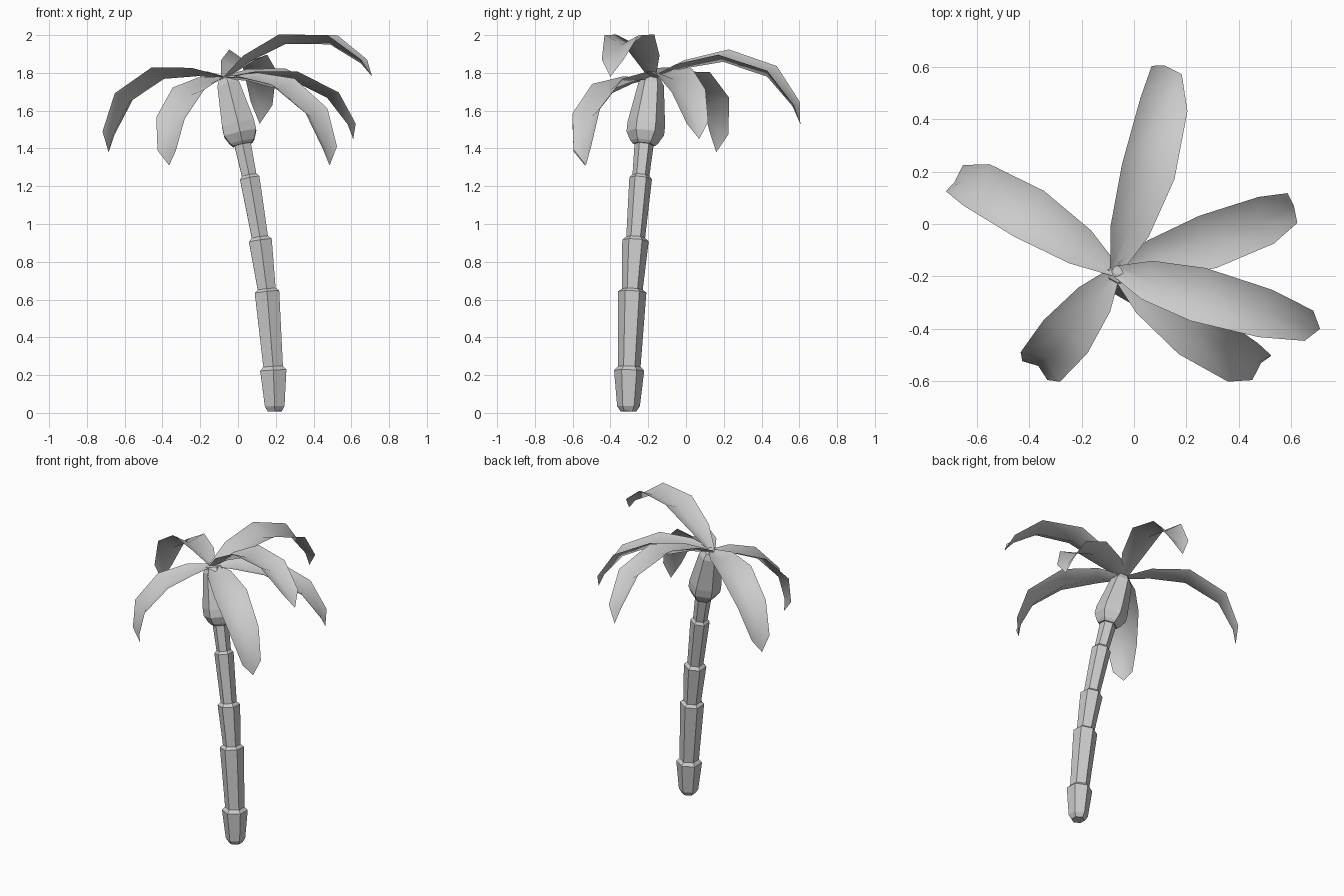
import bpy
import math
from mathutils import Vector, Matrix

if "Cube" in bpy.data.objects:
    bpy.data.objects.remove(bpy.data.objects["Cube"])


def make_object(name, verts, faces):
    mesh = bpy.data.meshes.new(name)
    mesh.from_pydata(verts, [], faces)
    mesh.update()
    obj = bpy.data.objects.new(name, mesh)
    bpy.context.collection.objects.link(obj)
    return obj


# Leaning centre line of the tree, as a function of height
def centre(z):
    return Vector((0.195 - 0.02 * z - 0.07 * z * z,
                   -0.305 + 0.01 * z + 0.034 * z * z, z))


# Six-sided tube along the centre line from (height, radius) rings
def tube(name, rings, sides=6):
    verts, faces = [], []
    for z, r in rings:
        tangent = centre(z + 0.01) - centre(z - 0.01)
        tilt = Vector((0, 0, 1)).rotation_difference(tangent)
        for i in range(sides):
            a = math.pi / 2 + 2 * math.pi * i / sides
            verts.append(centre(z) + tilt @ Vector((r * math.cos(a), r * math.sin(a), 0)))
    for k in range(len(rings) - 1):
        for i in range(sides):
            j = (i + 1) % sides
            faces.append((k * sides + i, k * sides + j, (k + 1) * sides + j, (k + 1) * sides + i))
    faces.append(tuple(reversed(range(sides))))
    faces.append(tuple(range(len(verts) - sides, len(verts))))
    return make_object(name, verts, faces)


# Stepped trunk: each segment flares upward, then tucks in
tube("trunk", [(0.008, 0.042), (0.035, 0.06), (0.225, 0.08), (0.245, 0.06),
               (0.64, 0.075), (0.655, 0.055), (0.912, 0.07), (0.93, 0.05),
               (1.242, 0.06), (1.258, 0.045), (1.46, 0.052)])

# Swollen shaft below the leaves
tube("crown_shaft", [(1.42, 0.06), (1.435, 0.075), (1.48, 0.1), (1.53, 0.1),
                     (1.74, 0.068), (1.775, 0.045), (1.785, 0.015)])

# Shared leaf shape: distance along chord, height, half width, fold depth
LEAF = [(0.0, 0.0, 0.022, 0.01), (0.123, 0.111, 0.076, 0.035),
        (0.325, 0.222, 0.105, 0.05), (0.590, 0.218, 0.094, 0.05),
        (0.762, 0.090, 0.060, 0.027)]
LENGTH = 0.806


# Folded leaf whose chord runs from the crown to the given tip
def frond(name, tip, roll, arch=1.0):
    root = Vector((-0.07, -0.18, 1.78))
    chord = Vector(tip) - root
    scale = chord.length / LENGTH
    x = chord.normalized()
    y = Vector((0, 0, 1)).cross(x).normalized()
    basis = Matrix((x, y, x.cross(y))).transposed()
    turn = basis @ Matrix.Rotation(math.radians(roll), 3, 'X') * scale
    verts, faces = [], []
    for k, (d, h, w, fold) in enumerate(LEAF):
        # the fold is pushed inward, square to the leaf's curve
        before = LEAF[max(k - 1, 0)]
        after = LEAF[k + 1] if k + 1 < len(LEAF) else (LENGTH, 0)
        t = Vector((after[0] - before[0], after[1] - before[1])).normalized()
        h *= arch
        mid = Vector((d + t.y * fold, 0, h - t.x * fold))
        side = w / scale
        for p in (Vector((d, side, h)), mid, Vector((d, -side, h))):
            verts.append(root + turn @ p)
    verts.append(Vector(tip))
    for k in range(len(LEAF) - 1):
        a = 3 * k
        faces += [(a, a + 1, a + 4, a + 3), (a + 1, a + 2, a + 5, a + 4)]
    a = len(verts) - 4
    faces += [(a, a + 1, a + 3), (a + 1, a + 2, a + 3)]
    obj = make_object(name, verts, faces)
    obj.data.shade_smooth()


frond("frond_left", (-0.685, 0.16, 1.38), 8, 1.03)
frond("frond_back", (0.115, 0.605, 1.53), 8, 1.05)
frond("frond_right_high", (0.71, -0.40, 1.78), 0)
frond("frond_right_back", (0.61, 0.07, 1.45), 5, 0.85)
frond("frond_front_right", (0.485, -0.53, 1.31), 10, 0.93)
frond("frond_front_left", (-0.365, -0.535, 1.31), -4)
